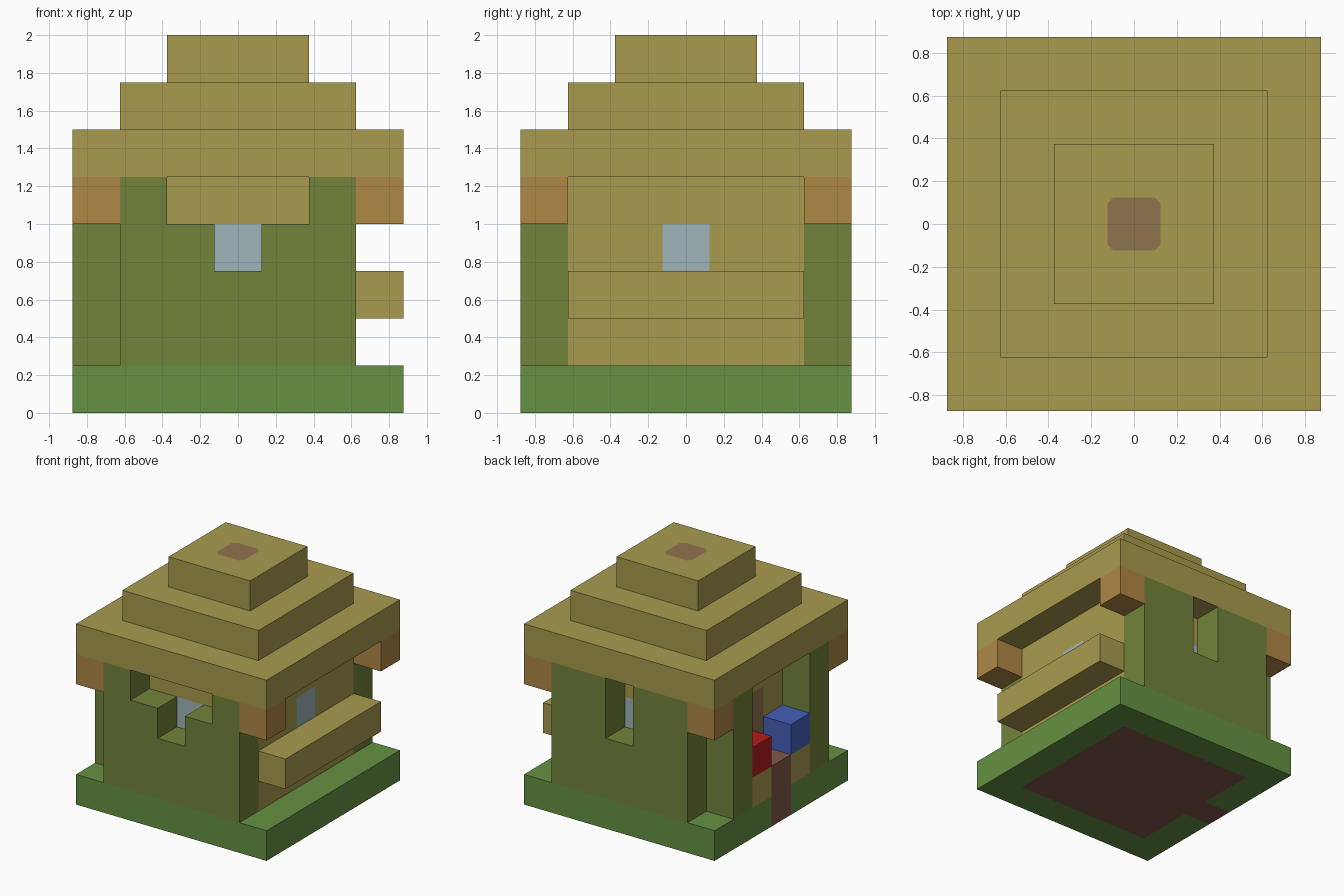
import bpy, bmesh
from mathutils import Vector

cube = bpy.data.objects.get("Cube")
if cube:
    bpy.data.objects.remove(cube, do_unlink=True)

U = 0.25               # block size
A, B, C, D = 0.125, 0.375, 0.625, 0.875   # block edges from the centre


def material(name, hex_code):
    def linear(c):
        return c / 12.92 if c <= 0.04045 else ((c + 0.055) / 1.055) ** 2.4
    rgb = [linear(int(hex_code[i:i + 2], 16) / 255) for i in (0, 2, 4)]
    m = bpy.data.materials.new(name)
    m.use_nodes = True
    m.diffuse_color = (*rgb, 1)
    m.node_tree.nodes["Principled BSDF"].inputs["Base Color"].default_value = (*rgb, 1)
    return m


straw = material("straw", "a99a4e")
hedge = material("hedge_green", "72833b")
grass = material("grass_green", "659142")
timber = material("orange_timber", "b08845")
wood = material("brown_wood", "8f744e")
dirt = material("dirt_brown", "81594a")
glass = material("pale_glass", "9fb5b9")
red = material("flower_red", "b51c1a")
blue = material("flower_blue", "4560b8")


def finish(name, bm, mats):
    bmesh.ops.recalc_face_normals(bm, faces=bm.faces[:])
    mesh = bpy.data.meshes.new(name)
    bm.to_mesh(mesh)
    bm.free()
    for m in mats:
        mesh.materials.append(m)
    obj = bpy.data.objects.new(name, mesh)
    bpy.context.collection.objects.link(obj)
    return obj


def box(name, lo, hi, mats, cuts=(), rule=None):
    """Box between two corners; cuts are (point, normal) planes, rule picks the face material."""
    bm = bmesh.new()
    bmesh.ops.create_cube(bm, size=1)
    lo, hi = Vector(lo), Vector(hi)
    for v in bm.verts:
        v.co = (lo + hi) / 2 + v.co * (hi - lo)
    for point, normal in cuts:
        bmesh.ops.bisect_plane(bm, geom=bm.verts[:] + bm.edges[:] + bm.faces[:],
                               plane_co=point, plane_no=normal)
    if rule:
        for f in bm.faces:
            f.material_index = rule(f.calc_center_median())
    return finish(name, bm, mats)


def slab(name, profile, y0, y1, mat):
    """Extrude an x-z profile from y0 to y1."""
    bm = bmesh.new()
    face = bm.faces.new([bm.verts.new((x, y0, z)) for x, z in profile])
    new = bmesh.ops.extrude_face_region(bm, geom=[face])["geom"]
    bmesh.ops.translate(bm, vec=(0, y1 - y0, 0),
                        verts=[v for v in new if isinstance(v, bmesh.types.BMVert)])
    return finish(name, bm, [mat])


def grid_cuts(distances):
    return [((s * d * n[0], s * d * n[1], 0), n)
            for d in distances for s in (-1, 1) for n in ((1, 0, 0), (0, 1, 0))]


# Grass base with a dirt floor and a path to the door
def base_rule(c):
    floor = max(abs(c.x), abs(c.y)) < C
    path = c.x < -C and abs(c.y) < A
    return 1 if floor or path else 0


box("base", (-D, -D, 0), (D, D, U), [grass, dirt], grid_cuts((A, C)), base_rule)


# House body with windows on three sides and a door on the fourth
def house_rule(c):
    if abs(c.z - 0.75) > 0.49:
        return 0
    if c.x < -C + 0.01:
        return 2 if abs(c.y) < A and c.z < 1 else 0
    return 1 if min(abs(c.x), abs(c.y)) < A and 0.75 < c.z < 1 else 0


level_cuts = [((0, 0, z), (0, 0, 1)) for z in (0.75, 1)]
box("house_body", (-C, -C, U), (C, C, 1.25), [straw, glass, wood],
    grid_cuts((A,)) + level_cuts, house_rule)

# Hedge walls in front and behind, notched around the windows
right_front = [(C, U), (C, 1.25), (B, 1.25), (B, 1), (A, 1), (A, 0.75)]
right_back = [(C, U), (C, 1.25), (A, 1.25), (A, 0.75)]
for name, half, y0, y1 in (("front_hedge", right_front, -D, -C),
                           ("back_hedge", right_back, C, D)):
    slab(name, half + [(-x, z) for x, z in reversed(half)], y0, y1, hedge)

# Hedge pillars and flower boxes beside the door
for s, side, flower in ((-1, "front", blue), (1, "back", red)):
    for part, y0, y1, z0, z1, mat in (("hedge_pillar", B, C, U, 1.25, hedge),
                                      ("flower_box", A, B, U, 0.5, straw),
                                      ("flower", A, B, 0.5, 0.75, flower)):
        ya, yb = sorted((s * y0, s * y1))
        box(f"{side}_{part}", (-D, ya, z0), (-C, yb, z1), [mat])

box("door_step", (-D, -A, U), (-C, A, 0.5), [dirt])
box("side_bench", (C, -C, 0.5), (D, C, 0.75), [straw])

# Timber blocks under the roof corners
for sx, xn in ((-1, "right"), (1, "left")):
    for sy, yn in ((-1, "front"), (1, "back")):
        mid = Vector((sx * 0.75, sy * 0.75, 1.125))
        half = Vector((A, A, A))
        box(f"{yn}_{xn}_eave_block", mid - half, mid + half, [timber])

# Stepped roof
box("roof_lower", (-D, -D, 1.25), (D, D, 1.5), [straw])
box("roof_middle", (-C, -C, 1.5), (C, C, 1.75), [straw])


# Roof cap with an eight-sided wooden patch
def cap_rule(c):
    patch = max(abs(c.x), abs(c.y)) < A and abs(c.x) + abs(c.y) < 0.22
    return 1 if patch and c.z > 1.99 else 0


corner_cuts = [((sx * 0.11, sy * 0.11, 0), (sx, sy, 0)) for sx in (-1, 1) for sy in (-1, 1)]
box("roof_cap", (-B, -B, 1.75), (B, B, 2), [straw, wood],
    grid_cuts((A,)) + corner_cuts, cap_rule)
